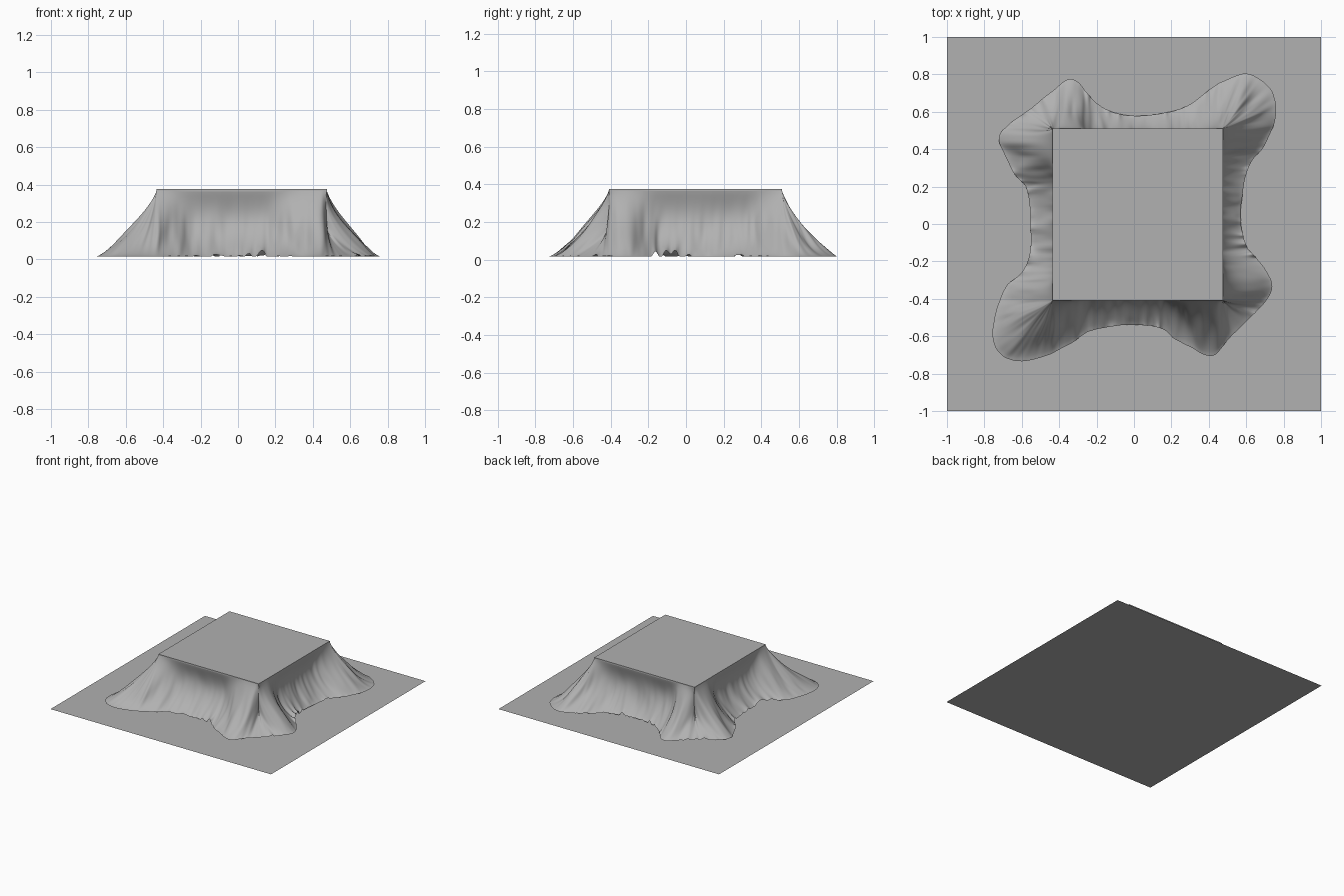
import bpy, bmesh, math
from mathutils import Vector, noise

if "Cube" in bpy.data.objects:
    bpy.data.objects.remove(bpy.data.objects["Cube"])

X0, X1, Y0, Y1, TOP = -0.435, 0.475, -0.41, 0.51, 0.376

grey = bpy.data.materials.new("dark_grey")
grey.diffuse_color = (0.44, 0.44, 0.44, 1)
grey.use_nodes = True
grey.node_tree.nodes["Principled BSDF"].inputs["Base Color"].default_value = grey.diffuse_color


def finish(bm, name, smooth=False):
    me = bpy.data.meshes.new(name)
    bm.to_mesh(me)
    bm.free()
    me.materials.append(grey)
    for p in me.polygons:
        p.use_smooth = smooth
    ob = bpy.data.objects.new(name, me)
    bpy.context.collection.objects.link(ob)
    return ob


# Ground sheet
bm = bmesh.new()
bmesh.ops.create_grid(bm, x_segments=1, y_segments=1, size=1)
finish(bm, "ground_sheet")

# Table top
bm = bmesh.new()
bmesh.ops.create_cube(bm, size=1)
for v in bm.verts:
    v.co = ((X0 + X1) / 2 + v.co.x * (X1 - X0),
            (Y0 + Y1) / 2 + v.co.y * (Y1 - Y0),
            TOP - 0.006 + v.co.z * 0.012)
finish(bm, "table_top")

# Hem outline on the ground, counter-clockwise from the front left corner
HEM = [(-.755, -.57), (-.735, -.66), (-.67, -.72), (-.58, -.735), (-.46, -.70),
       (-.35, -.645), (-.24, -.575), (-.1, -.545), (.05, -.54), (.15, -.56),
       (.22, -.615), (.31, -.665), (.42, -.705), (.50, -.62), (.60, -.52),
       (.69, -.43), (.735, -.34), (.71, -.26), (.66, -.19), (.61, -.13),
       (.58, -.05), (.57, .05), (.58, .15), (.60, .26), (.63, .34), (.69, .41),
       (.74, .52), (.76, .62), (.74, .71), (.68, .77), (.59, .80), (.48, .765),
       (.38, .70), (.28, .63), (.15, .59), (0, .58), (-.1, .595), (-.19, .64),
       (-.25, .70), (-.30, .76), (-.36, .77), (-.45, .70), (-.56, .61),
       (-.66, .54), (-.715, .47), (-.69, .36), (-.63, .26), (-.57, .18),
       (-.555, 0), (-.555, -.15), (-.60, -.26), (-.68, -.33), (-.73, -.44)]


def spline(pts, per):
    out, n = [], len(pts)
    for i in range(n):
        a, b, c, d = (Vector(pts[(i + k) % n]) for k in (-1, 0, 1, 2))
        for j in range(per):
            t = j / per
            out.append(0.5 * (2 * b + (c - a) * t + (2 * a - 5 * b + 4 * c - d) * t * t
                              + (3 * b - a - 3 * c + d) * t ** 3))
    return out


def soft_clamp(v, lo, hi, r=0.06):
    # clamp with a rounded knee so the cloth fans smoothly around corners
    def knee(t):
        return t if t < -r else (0.0 if t > r else -(r - t) ** 2 / (4 * r))
    if v > (lo + hi) / 2:
        return hi + knee(v - hi)
    return lo - knee(lo - v)


# Draped cloth: lofted from the table edge down to the hem
bm = bmesh.new()
ROWS = 30
hem = spline(HEM, 10)
rings = []
for i, h in enumerate(hem):
    inner = Vector((soft_clamp(h.x, X0, X1), soft_clamp(h.y, Y0, Y1)))
    flare = h - inner
    t = min(max((flare.length - 0.12) / 0.16, 0), 1)
    corner = t * t * (3 - 2 * t)
    nrm = (hem[(i + 3) % len(hem)] - hem[i - 3]).normalized()
    nrm = Vector((nrm.y, -nrm.x))
    out = flare.normalized()
    power = 2.7 - 1.5 * corner
    col = []
    for r in range(ROWS + 1):
        u = r / ROWS
        p = inner + flare * u ** power
        # cloth sags inwards between the corners
        p -= out * 0.035 * (1 - corner) * math.sin(math.pi * u ** 0.8) ** 1.5
        # folds grow downwards and settle at the hem
        fold = noise.noise(Vector((h.x * 9, h.y * 9, u * 1.2)))
        fine = noise.noise(Vector((h.x * 26, h.y * 26, 5 + u * 2)))
        amp = u * u * (1.03 - u)
        p += (nrm + out) * 0.5 * (fold * (0.10 + 0.15 * corner) + fine * 0.06) * amp
        lift = max(0, fine) * 0.05 * (1 - corner) * u ** 8
        z = 0.016 + (TOP - 0.024) * (1 - u) ** (1.15 + 0.15 * corner) + lift
        col.append(bm.verts.new((p.x, p.y, z)))
    rings.append(col)
for i in range(len(rings)):
    a, b = rings[i], rings[(i + 1) % len(rings)]
    for r in range(ROWS):
        bm.faces.new((a[r], a[r + 1], b[r + 1], b[r]))
bmesh.ops.remove_doubles(bm, verts=bm.verts, dist=0.00005)
finish(bm, "draped_cloth", True)
